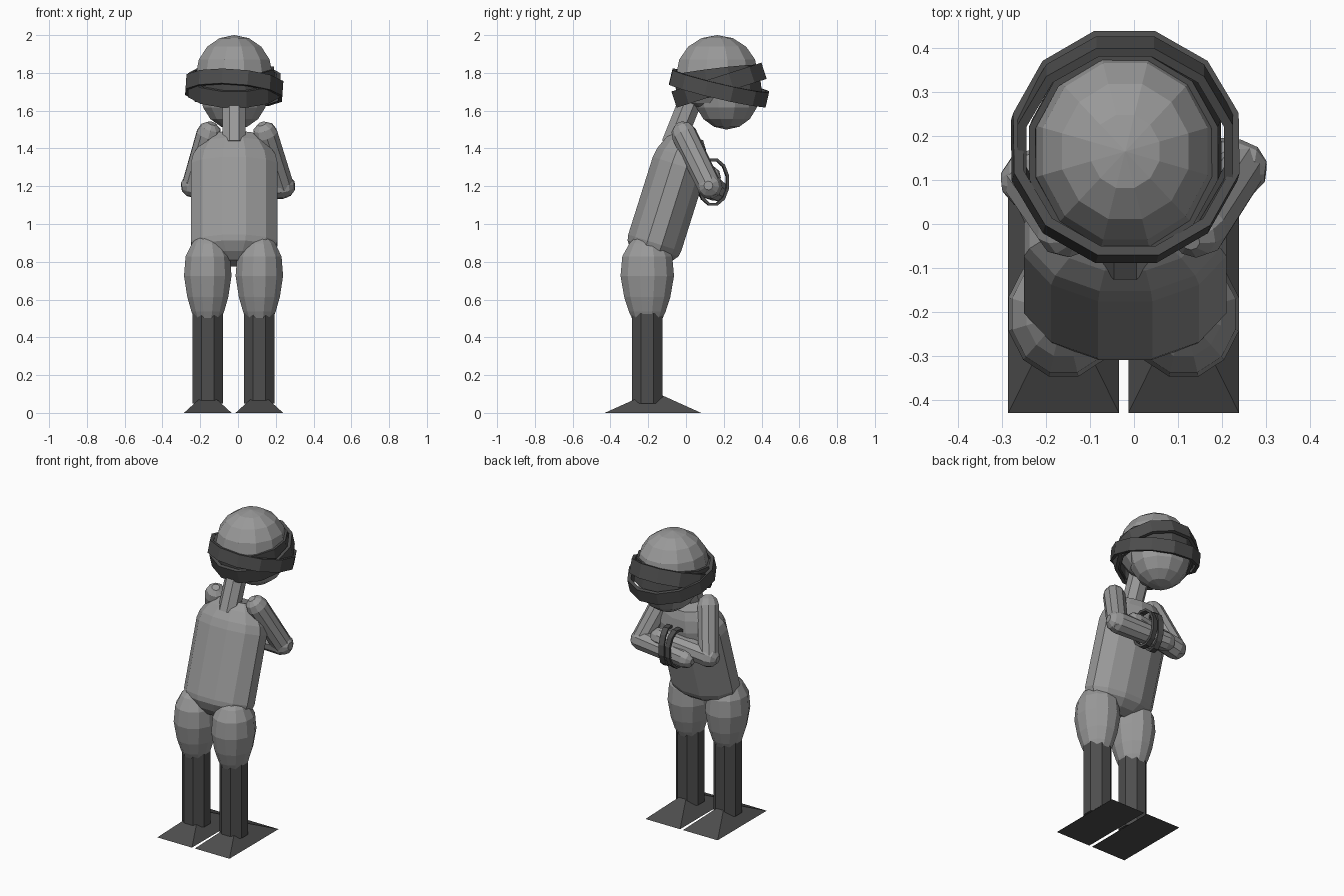
import bpy, math
from mathutils import Vector, Euler, Matrix

if "Cube" in bpy.data.objects:
    bpy.data.objects.remove(bpy.data.objects["Cube"])


def material(name, v):
    m = bpy.data.materials.new(name)
    m.diffuse_color = (v, v, v, 1)
    m.use_nodes = True
    m.node_tree.nodes["Principled BSDF"].inputs["Base Color"].default_value = m.diffuse_color
    return m


SKIN = material("mid grey", 0.32)
CLOTH = material("dark grey", 0.075)
UP = Vector((0, 0, 1))


def add_object(name, verts, faces, mat):
    me = bpy.data.meshes.new(name)
    me.from_pydata(verts, [], faces)
    me.materials.append(mat)
    me.update()
    ob = bpy.data.objects.new(name, me)
    bpy.context.collection.objects.link(ob)
    return ob


def lathe(name, start, end, profile, sides, mat, rx=1, ry=1):
    """Rings of (distance fraction, radius) along start -> end, capped."""
    start, end = Vector(start), Vector(end)
    rot = UP.rotation_difference(end - start)
    length = (end - start).length
    verts, faces = [], []
    for t, r in profile:
        for i in range(sides):
            a = (i + 0.5) * math.tau / sides
            p = Vector((math.cos(a) * r * rx, math.sin(a) * r * ry, t * length))
            verts.append(start + rot @ p)
    for k in range(len(profile) - 1):
        for i in range(sides):
            j = (i + 1) % sides
            a, b = k * sides, (k + 1) * sides
            faces.append((a + i, a + j, b + j, b + i))
    last = (len(profile) - 1) * sides
    faces.append(tuple(reversed(range(sides))))
    faces.append(tuple(range(last, last + sides)))
    return add_object(name, verts, faces, mat)


def ellipsoid(name, center, radii, mat, sides=12, rings=8):
    bpy.ops.mesh.primitive_uv_sphere_add(segments=sides, ring_count=rings, radius=1)
    ob = bpy.context.object
    ob.name = name
    rot = Matrix.Rotation(math.pi / sides, 4, 'Z')
    ob.data.transform(Matrix.Translation(center) @ Matrix.Diagonal((*radii, 1)) @ rot)
    ob.data.materials.append(mat)
    return ob


def limb(name, start, end, r0, r1, sides=10):
    """Round-ended tapered limb."""
    n = (Vector(end) - Vector(start)).length
    prof = [(-r0 / n * c, r0 * s) for c, s in ((0.95, 0.35), (0.6, 0.8))]
    prof += [(0, r0), (1, r1)]
    prof += [(1 + r1 / n * c, r1 * s) for c, s in ((0.6, 0.8), (0.95, 0.35))]
    return lathe(name, start, end, prof, sides, SKIN)


def band(name, center, rx, ry, height, wall, tilt, sides=12):
    """Flat strap loop with inner and outer walls."""
    rot, k = Euler(tilt).to_matrix(), 1 / math.cos(math.pi / sides)
    verts, faces = [], []
    for w, z in ((0, -0.5), (0, 0.5), (wall, 0.5), (wall, -0.5)):
        for i in range(sides):
            a = (i + 0.5) * math.tau / sides
            p = Vector(((rx - w) * k * math.cos(a), (ry - w) * k * math.sin(a), z * height))
            verts.append(Vector(center) + rot @ p)
    for q in range(4):
        a, b = q * sides, (q + 1) % 4 * sides
        for i in range(sides):
            j = (i + 1) % sides
            faces.append((a + i, a + j, b + j, b + i))
    return add_object(name, verts, faces, CLOTH)


# Legs
for side, x in (("left", -0.16), ("right", 0.113)):
    # pyramid foot
    hw, y0, y1 = 0.126, -0.43, 0.08
    add_object(side + "_foot",
               [(x - hw, y0, 0), (x + hw, y0, 0), (x + hw, y1, 0), (x - hw, y1, 0),
                (x, -0.175, 0.115)],
               [(3, 2, 1, 0), (0, 1, 4), (1, 2, 4), (2, 3, 4), (3, 0, 4)], CLOTH)
    # boot shaft
    lathe(side + "_shin", (x, -0.205, 0.05), (x, -0.205, 0.53),
          [(0, 0.088), (1, 0.088)], 8, CLOTH)
    # bulging thigh
    lathe(side + "_thigh", (x, -0.205, 0.5), (x, -0.205, 0.95),
          [(0, 0.078), (0.08, 0.094), (0.25, 0.118), (0.5, 0.137), (0.73, 0.128),
           (0.88, 0.092), (1, 0.04)], 12, SKIN, 0.95, 1.07)

# Leaning torso
lathe("torso", (-0.02, -0.175, 0.87), (-0.02, -0.02, 1.36),
      [(-0.16, 0.09), (-0.09, 0.17), (0, 0.228), (0.06, 0.238), (0.9, 0.238), (1, 0.225),
       (1.13, 0.18), (1.22, 0.13)], 12, SKIN, 1, 0.64)

# Neck and head
lathe("neck", (-0.02, -0.07, 1.42), (-0.02, 0.05, 1.72), [(0, 0.066), (1, 0.066)], 8, SKIN)
ellipsoid("cranium", (-0.02, 0.165, 1.79), (0.21, 0.225, 0.21), SKIN)
ellipsoid("face", (-0.02, 0.215, 1.69), (0.185, 0.18, 0.19), SKIN)

# Head wraps, crossing each other
band("upper_head_wrap", (-0.02, 0.175, 1.72), 0.257, 0.262, 0.08, 0.022, (-0.23, 0.07, 0))
band("lower_head_wrap", (-0.02, 0.175, 1.735), 0.245, 0.25, 0.09, 0.02, (0.31, 0, 0))
band("inner_head_wrap", (-0.02, 0.17, 1.74), 0.215, 0.225, 0.15, 0.015, (0.12, -0.05, 0))

# Folded arms
elbows = {"left": (-0.235, 0.1, 1.205), "right": (0.235, 0.125, 1.2)}
shoulders = {"left": (-0.155, -0.01, 1.475), "right": (0.145, -0.01, 1.475)}
hands = {"left": (0.1, 0.125, 1.25), "right": (-0.11, 0.16, 1.18)}
for side in elbows:
    limb(side + "_upper_arm", shoulders[side], elbows[side], 0.068, 0.064)
    limb(side + "_forearm", elbows[side], hands[side], 0.068, 0.06)

# Wrist straps
for i, x in enumerate((-0.035, 0.035)):
    band("wrist_strap_%d" % (i + 1), (x, 0.142, 1.222), 0.125, 0.085, 0.035, 0.015,
         (0.15 * (1 - 2 * i), math.pi / 2, 0))
